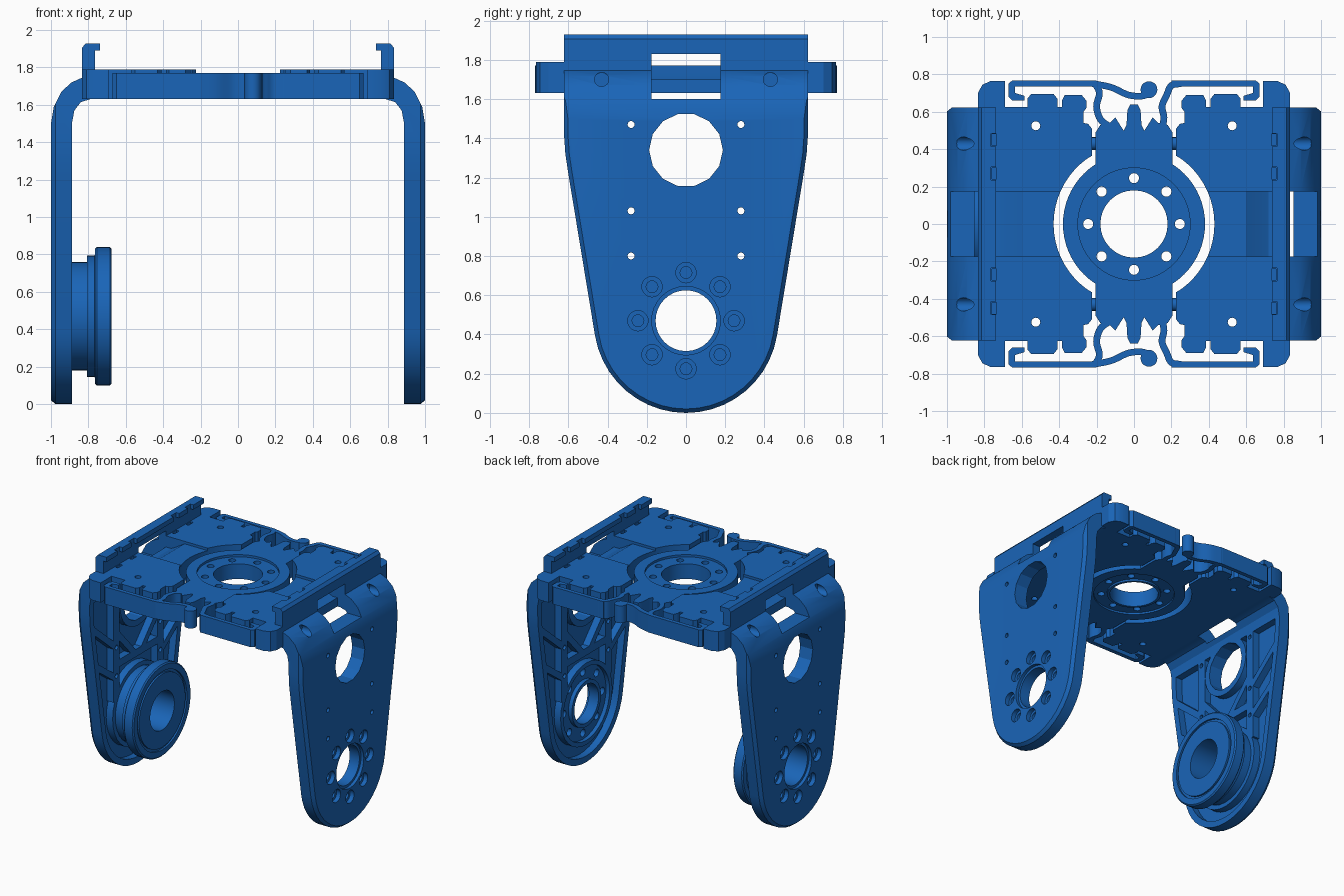
import bpy, bmesh, math
from mathutils import Vector

if "Cube" in bpy.data.objects:
    bpy.data.objects.remove(bpy.data.objects["Cube"])

blue = bpy.data.materials.new("blue")
blue.diffuse_color = (0.01, 0.13, 0.48, 1)
blue.use_nodes = True
blue.node_tree.nodes["Principled BSDF"].inputs["Base Color"].default_value = blue.diffuse_color
AX = {'x': lambda a, b, t: (t, a, b), 'y': lambda a, b, t: (a, t, b), 'z': lambda a, b, t: (a, b, t)}


def loft(name, rings, axis):
    """rings: list of (2D outline, position along axis)."""
    bm = bmesh.new()
    loops = [[bm.verts.new(AX[axis](a, b, t)) for a, b in pts] for pts, t in rings]
    n = len(loops[0])
    bm.faces.new(loops[0])
    bm.faces.new(loops[-1])
    for p, q in zip(loops, loops[1:]):
        for i in range(n):
            bm.faces.new((p[i], p[(i + 1) % n], q[(i + 1) % n], q[i]))
    bmesh.ops.recalc_face_normals(bm, faces=bm.faces)
    me = bpy.data.meshes.new(name)
    bm.to_mesh(me)
    bm.free()
    ob = bpy.data.objects.new(name, me)
    bpy.context.collection.objects.link(ob)
    me.materials.append(blue)
    return ob


def prism(name, pts, axis, lo, hi):
    return loft(name, [(pts, lo), (pts, hi)], axis)


def circle(r, c=(0, 0), n=32):
    return [(c[0] + r * math.cos(2 * math.pi * i / n), c[1] + r * math.sin(2 * math.pi * i / n)) for i in range(n)]


def rect(a0, b0, a1, b1):
    return [(a0, b0), (a1, b0), (a1, b1), (a0, b1)]


def ribbon(path, w, steps=6):
    """Outline of a smooth strip following a path."""
    P = [Vector(p) for p in path]
    P = [2 * P[0] - P[1]] + P + [2 * P[-1] - P[-2]]
    S = []
    for a, b, c, d in zip(P, P[1:], P[2:], P[3:]):
        for k in range(steps):
            t = k / steps
            S.append(0.5 * (2 * b + (c - a) * t + (2 * a - 5 * b + 4 * c - d) * t * t + (3 * b - a - 3 * c + d) * t ** 3))
    S.append(P[-2])
    L, R = [], []
    for i, s in enumerate(S):
        d = (S[min(i + 1, len(S) - 1)] - S[max(i - 1, 0)]).normalized() * w / 2
        L.append((s.x - d.y, s.y + d.x))
        R.append((s.x + d.y, s.y - d.x))
    return L + R[::-1]


def apply(ob, mod):
    bpy.context.view_layer.objects.active = ob
    bpy.ops.object.modifier_apply(modifier=mod.name)


def boolean(ob, tools, op='DIFFERENCE'):
    for t in tools:
        m = ob.modifiers.new("bool", 'BOOLEAN')
        m.operation, m.solver, m.object = op, 'EXACT', t
        apply(ob, m)
        bpy.data.objects.remove(t)


def mirror(ob, *axes):
    m = ob.modifiers.new("mirror", 'MIRROR')
    m.use_axis = ['x' in axes, 'y' in axes, False]
    m.use_mirror_merge = False
    apply(ob, m)


HUB = (0, 0.47)


def outline(d, top):
    """Arm outline in y/z, inset by d."""
    half = [((.47 - d) * math.cos(math.radians(a)), .47 + (.47 - d) * math.sin(math.radians(a)))
            for a in [-90 + 8.04 * i for i in range(11)]]
    half += [(.6 - d, 1.22), (.615 - d, 1.32), (.622 - d, 1.42), (.622 - d, top)]
    return half + [(-y, z) for y, z in half[:0:-1]]


# Side arm: bent cross-section with top hook, trimmed to the tapered outline
section = [(.888, -.05), (1, -.05), (1, 1.5), (.985, 1.59), (.945, 1.67), (.89, 1.72), (.834, 1.745), (.834, 1.905),
           (.815, 1.928), (.738, 1.928), (.738, 1.89), (.765, 1.89), (.765, 1.63), (.79, 1.63), (.84, 1.615),
           (.875, 1.57), (.888, 1.5)]
arm = prism("side_arms", section, 'y', -.7, .7)
boolean(arm, [loft("trim", [(outline(0, 2), .6), (outline(0, 2), .975), (outline(.02, 2), 1.0), (outline(.04, 2), 1.02)], 'x')],
        'INTERSECT')

# Ribbed pockets on the inner face
pocket = prism("pocket", outline(.05, 1.5), 'x', .85, .945)
ribs = [prism("r", circle(.33, HUB), 'x', .8, 1), prism("r", circle(.235, (0, 1.34)), 'x', .8, 1),
        prism("r", rect(-.3, .86, .3, .92), 'x', .8, 1)]
for s in (-1, 1):
    ribs += [prism("r", rect(s * .28 - .04, .6, s * .28 + .04, 1.52), 'x', .8, 1)]
    for p in ([(s * .28, 1.03), (s * .6, 1.3)], [(s * .28, .78), (s * .58, 1.0)], [(s * .05, .9), (s * .28, 1.15)]):
        ribs.append(prism("r", ribbon(p, .05), 'x', .8, 1))
boolean(pocket, ribs)
recess = prism("recess", circle(.295, HUB), 'x', .85, .92)
boolean(recess, [prism("r", circle(.185, HUB), 'x', .8, 1)])
cuts = [pocket, recess, prism("c", circle(.188, (0, 1.34), 14), 'x', .8, 1.1),
        prism("c", circle(.155, HUB), 'x', .8, 1.1), prism("c", circle(.175, HUB), 'x', .975, 1.1),
        prism("c", rect(-.175, 1.6, .175, 1.83), 'x', .7, 1.1)]
for i in range(8):
    c = (.245 * math.cos(i * math.pi / 4), .47 + .245 * math.sin(i * math.pi / 4))
    cuts += [prism("c", circle(.052, c, 20), 'x', .965, 1.1), prism("c", circle(.03, c, 16), 'x', .8, 1.1)]
for s in (-1, 1):
    cuts.append(prism("c", circle(.036, (s * .43, 1.7), 16), 'x', .85, 1.1))
    cuts += [prism("c", circle(.018, (s * .28, z), 12), 'x', .8, 1.1) for z in (.8, 1.03, 1.47)]
    cuts += [prism("c", rect(.7, y - .035, .765, y + .035), 'z', 1.87, 2) for y in (s * .27, s * .45)]
boolean(arm, cuts)
mirror(arm, 'x')

# Stepped bearing hub on the left arm, bored through, with a face groove
steps = [(.29, -.9), (.29, -.808), (.325, -.806), (.325, -.766), (.362, -.764), (.37, -.755), (.37, -.685), (.36, -.676)]
hub = loft("bearing_hub", [(circle(r, HUB, 48), x) for r, x in steps], 'x')
groove = prism("c", circle(.315, HUB, 48), 'x', -.69, -.6)
boolean(groove, [prism("c", circle(.295, HUB, 48), 'x', -.8, -.5)])
boolean(hub, [groove, prism("c", circle(.155, HUB), 'x', -1, -.5)])

# Deck panels with ears, round cut-out, slots and a sunken ramp
half = [(.225, .365), (.225, .51), (.245, .535), (.27, .54), (.27, .6), (.255, .62), (.255, .66), (.28, .69), (.37, .69),
        (.385, .66), (.385, .625), (.41, .625), (.41, .67), (.43, .695), (.55, .695), (.57, .67), (.57, .625),
        (.69, .625), (.69, .765), (.765, .765), (.81, .745), (.835, .70), (.835, .622), (.765, .622)]
arc = [(.43 * math.cos(math.radians(a)), .43 * math.sin(math.radians(a))) for a in range(-54, 55, 6)]
panel = prism("deck_panels", arc + half + [(x, -y) for x, y in half[::-1]], 'z', 1.63, 1.79)
cuts = [prism("c", [(.35, 1.77), (.6, 1.77), (.68, 1.72), (.72, 1.70), (.8, 1.70), (.8, 1.9), (.35, 1.9)], 'y', -.175, .175)]
for s in (-1, 1):
    cuts += [prism("c", circle(.024, (.525, s * .525), 16), 'z', 1.5, 2)]
    cuts += [prism("c", rect(.735, s * y - .03, .76, s * y + .03), 'z', 1.74, 2) for y in (.27, .45)]
boolean(panel, cuts)
mirror(panel, 'x')

# Centre mount: ring plus strip, with bolt circle and bore
mount = prism("centre_mount", circle(.38, n=64), 'z', 1.63, 1.77)
strip = [(.205, .3), (.205, .49), (.18, .53), (.13, .54), (.1, .57), (.075, .53), (.055, .5), (.04, .53), (.035, .61),
         (.02, .64)]
strip += [(-x, y) for x, y in strip[::-1]]
boolean(mount, [prism("s", strip + [(x, -y) for x, y in strip[::-1]], 'z', 1.63, 1.77)], 'UNION')
dish = prism("c", circle(.3, n=64), 'z', 1.752, 1.9)
cuts = [dish, prism("c", circle(.18), 'z', 1.5, 2)]
cuts += [prism("c", circle(.027, (.245 * math.cos(i * math.pi / 4), .245 * math.sin(i * math.pi / 4)), 16), 'z', 1.5, 2)
         for i in range(8)]
under = prism("c", circle(.3, n=64), 'z', 1.5, 1.645)
boolean(under, [prism("c", circle(.2, n=64), 'z', 1.4, 1.8)])
boolean(mount, cuts + [under])

# Hinge pins between mount and panels
pins = prism("hinge_pins", circle(.034, (.43, 1.7), 16), 'x', .19, .26)
mirror(pins, 'x', 'y')


# Springy clips along front and back edges
def clip(name, pts):
    mirror(prism(name, pts, 'z', 1.63, 1.77), 'y')


for s, side in ((-1, "left"), (1, "right")):
    clip(side + "_clip_bar", [(s * x, y) for x, y in [(.2, .768), (.65, .768), (.672, .75), (.672, .68), (.65, .66), (.585, .66),
         (.585, .685), (.635, .70), (.635, .735), (.2, .735)]])
clip("left_clip_tongue", ribbon([(-.22, .751), (-.12, .73), (-.03, .69), (.05, .685), (.08, .71)], .035))
clip("left_clip_knob", circle(.045, (.08, .718), 20))
clip("left_clip_spring", ribbon([(-.21, .755), (-.185, .70), (-.2, .63), (-.18, .56), (-.13, .52)], .036))
clip("right_clip_spring", ribbon([(.25, .751), (.2, .74), (.175, .69), (.15, .63), (.16, .57), (.15, .51)], .036))

# Smooth shading with crisp edges
bpy.ops.object.select_all(action='DESELECT')
for ob in bpy.data.objects:
    ob.select_set(True)
    bpy.context.view_layer.objects.active = ob
bpy.ops.object.shade_smooth_by_angle(angle=math.radians(25))
